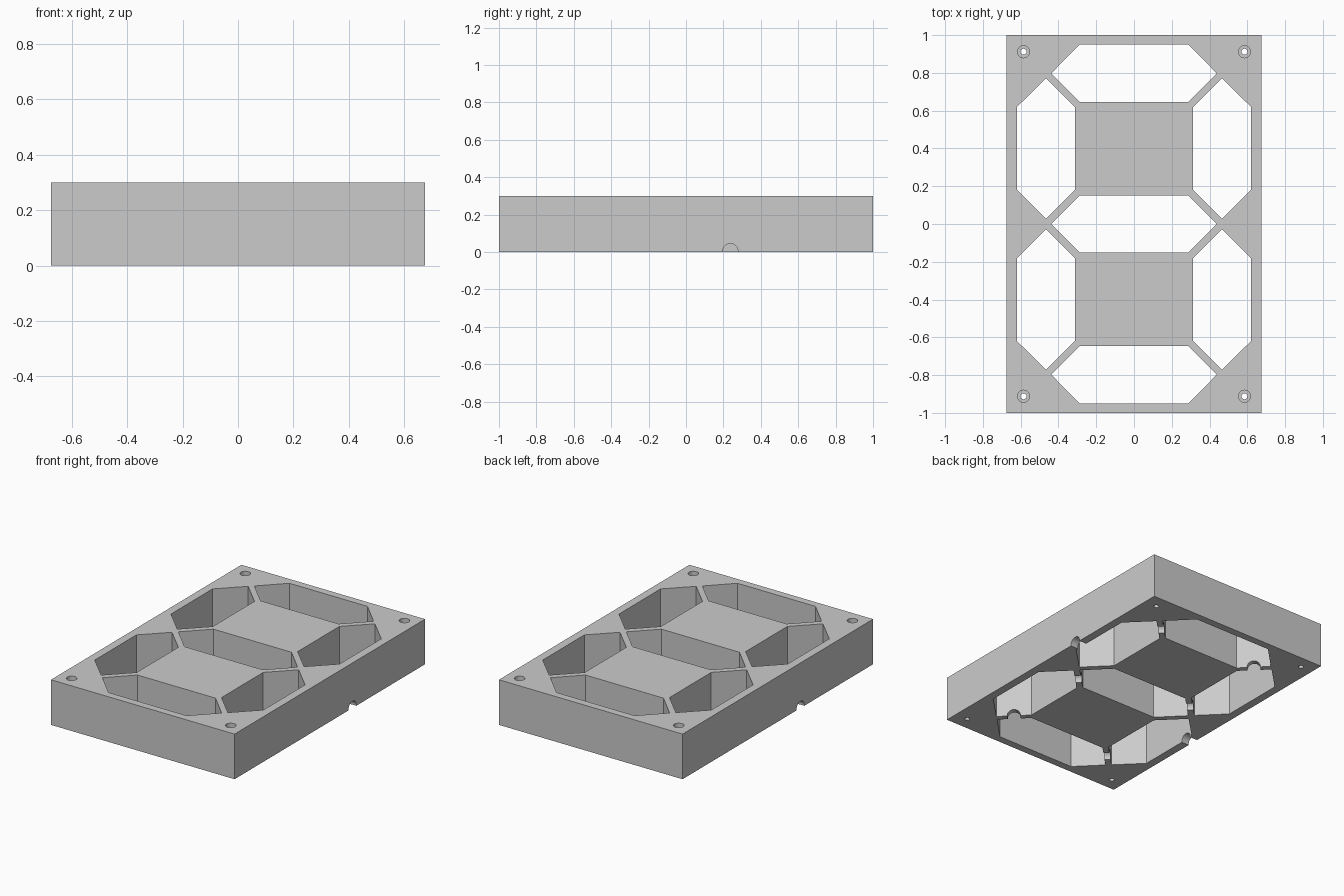
import bpy
import bmesh
import math
from mathutils import Matrix, Vector

cube = bpy.data.objects.get("Cube")
if cube:
    bpy.data.objects.remove(cube)

HEIGHT = 0.3
HALF_W, HALF_D = 0.675, 1.0
COL_X, COL_Y, ROW_Y = 0.466, 0.4, 0.798   # window centres
BORE_Z = 0.004                            # wire channel axis

grey = bpy.data.materials.new("plain grey")
grey.use_nodes = True
grey.diffuse_color = (0.6, 0.6, 0.6, 1)
grey.node_tree.nodes["Principled BSDF"].inputs["Base Color"].default_value = (0.6, 0.6, 0.6, 1)


def make_object(name, bm):
    bmesh.ops.recalc_face_normals(bm, faces=bm.faces)
    mesh = bpy.data.meshes.new(name)
    bm.to_mesh(mesh)
    bm.free()
    mesh.materials.append(grey)
    obj = bpy.data.objects.new(name, mesh)
    bpy.context.collection.objects.link(obj)
    return obj


def add_hexagon(bm, x, y, tip, straight, half, upright):
    """Six-sided prism through the full height."""
    outline = [(tip, 0), (straight, half), (-straight, half),
               (-tip, 0), (-straight, -half), (straight, -half)]
    if upright:
        outline = [(b, a) for a, b in outline]
    verts = [bm.verts.new((x + a, y + b, -0.1)) for a, b in outline]
    face = bm.faces.new(verts)
    up = bmesh.ops.extrude_face_region(bm, geom=[face])["geom"]
    moved = [v for v in up if isinstance(v, bmesh.types.BMVert)]
    bmesh.ops.translate(bm, verts=moved, vec=(0, 0, HEIGHT + 0.2))


def add_cylinder(bm, centre, direction, radius, length):
    turn = Vector(direction).to_track_quat('Z', 'Y').to_matrix().to_4x4()
    bmesh.ops.create_cone(bm, cap_ends=True, segments=32, radius1=radius, radius2=radius,
                          depth=length, matrix=Matrix.Translation(centre) @ turn)


# Solid block
bm = bmesh.new()
bmesh.ops.create_cube(bm, size=1, matrix=Matrix.Translation((0, 0, HEIGHT / 2))
                      @ Matrix.Diagonal((2 * HALF_W, 2 * HALF_D, HEIGHT, 1)))
frame = make_object("segment_frame", bm)

# Seven windows and the narrow screw holes
bm = bmesh.new()
for y in (-ROW_Y, 0, ROW_Y):
    add_hexagon(bm, 0, y, 0.438, 0.287, 0.152, False)
corners = [(sx, sy) for sx in (-1, 1) for sy in (-1, 1)]
for sx, sy in corners:
    add_hexagon(bm, sx * COL_X, sy * COL_Y, 0.372, 0.219, 0.154, True)
    add_cylinder(bm, (sx * 0.585, sy * 0.912, HEIGHT / 2), (0, 0, 1), 0.016, 0.6)
windows = make_object("window_cutter", bm)

# Wide screw head recesses and the wire channels under the dividing walls
bm = bmesh.new()
for sx, sy in corners:
    add_cylinder(bm, (sx * 0.585, sy * 0.912, HEIGHT), (0, 0, 1), 0.032, 0.3)
    add_cylinder(bm, (sx * 0.375, sy * 0.71, BORE_Z), (-sx, sy, 0), 0.041, 0.14)
for s in (-1, 1):
    add_cylinder(bm, (-s * 0.375, s * 0.09, BORE_Z), (s, -s, 0), 0.041, 0.14)
    add_cylinder(bm, (s * HALF_W, s * 0.237, BORE_Z), (1, 0, 0), 0.041, 0.2)
channels = make_object("channel_cutter", bm)

# Cut, bake the result and drop the cutters
for cutter in (windows, channels):
    cutter.hide_render = True
    mod = frame.modifiers.new("cut", 'BOOLEAN')
    mod.operation = 'DIFFERENCE'
    mod.solver = 'EXACT'
    mod.object = cutter
depsgraph = bpy.context.evaluated_depsgraph_get()
frame_mesh = bpy.data.meshes.new_from_object(frame.evaluated_get(depsgraph))
frame.modifiers.clear()
frame.data = frame_mesh
for cutter in (windows, channels):
    bpy.data.objects.remove(cutter)

bpy.ops.object.select_all(action='DESELECT')
frame.select_set(True)
bpy.context.view_layer.objects.active = frame
bpy.ops.object.shade_smooth_by_angle(angle=math.radians(30))
